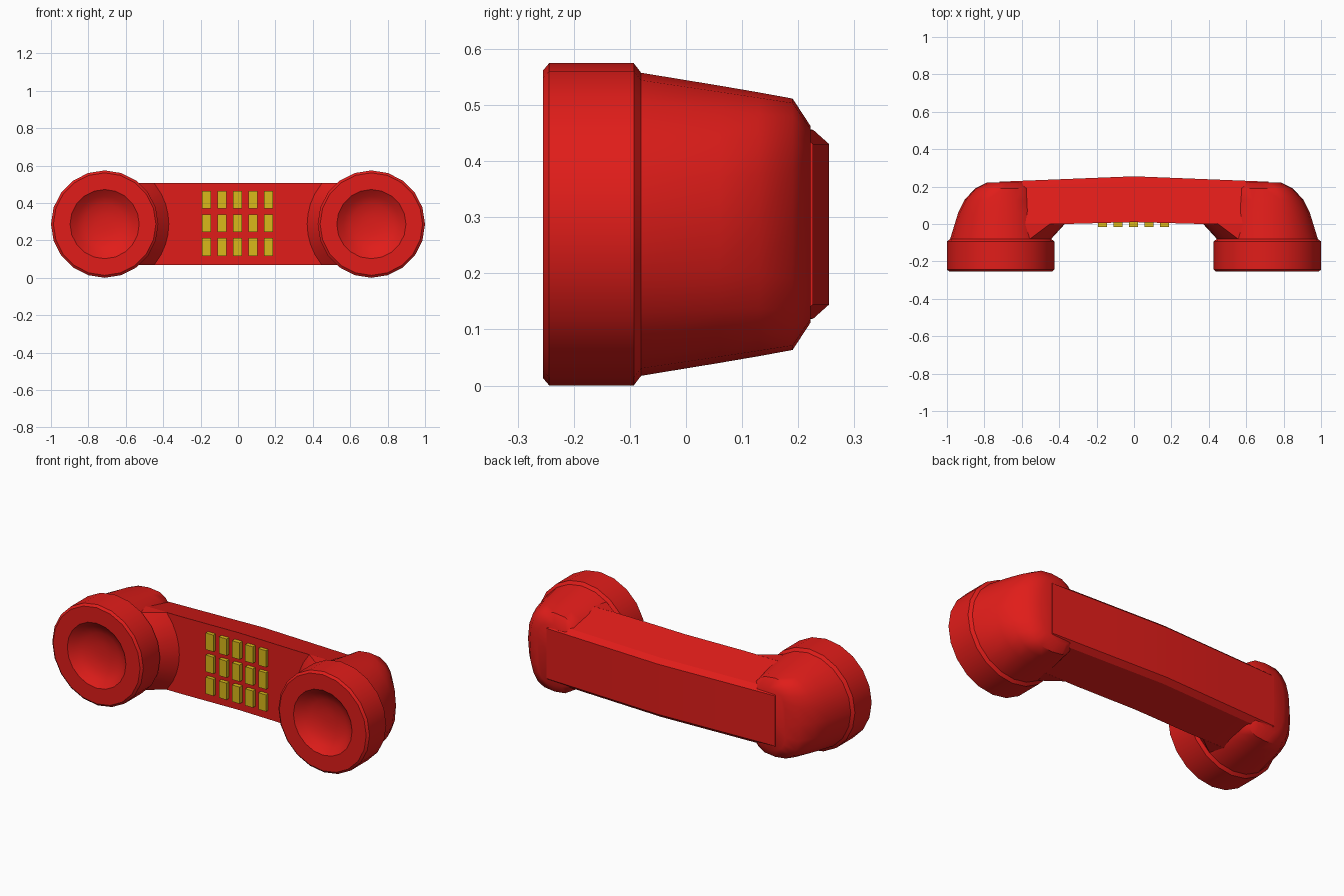
import bpy, bmesh, math

if "Cube" in bpy.data.objects:
    bpy.data.objects.remove(bpy.data.objects["Cube"])

CX, CZ, N = 0.713, 0.2875, 20   # earpiece centre, handset height, circle sides


def material(name, rgb):
    m = bpy.data.materials.new(name)
    m.diffuse_color = (*rgb, 1)
    m.use_nodes = True
    m.node_tree.nodes["Principled BSDF"].inputs["Base Color"].default_value = m.diffuse_color
    return m


RED = material("red_plastic", (0.75, 0.012, 0.01))
YELLOW = material("yellow_plastic", (0.7, 0.48, 0.01))


def finish(name, bm, mat, angle=32):
    bmesh.ops.recalc_face_normals(bm, faces=bm.faces)
    me = bpy.data.meshes.new(name)
    bm.to_mesh(me)
    bm.free()
    me.materials.append(mat)
    ob = bpy.data.objects.new(name, me)
    bpy.context.collection.objects.link(ob)
    bpy.ops.object.select_all(action='DESELECT')
    ob.select_set(True)
    bpy.context.view_layer.objects.active = ob
    bpy.ops.object.shade_smooth_by_angle(angle=math.radians(angle))
    return ob


def loft(name, rings, mat, angle=32):
    """Skin closed rings of points and cap both ends."""
    bm = bmesh.new()
    rows = [[bm.verts.new(p) for p in ring] for ring in rings]
    for a, b in zip(rows, rows[1:]):
        n = len(a)
        for i in range(n):
            j = (i + 1) % n
            bm.faces.new((a[i], a[j], b[j], b[i]))
    bm.faces.new(rows[0])
    bm.faces.new(rows[-1])
    return finish(name, bm, mat, angle)


def oval(y, x_in, x_out, hz, n, side):
    """Superellipse ring in the xz plane."""
    mid, hx = (x_in + x_out) / 2, (x_out - x_in) / 2
    pts = []
    for i in range(N):
        t = 2 * math.pi * i / N
        c, s = math.cos(t), math.sin(t)
        pts.append((side * (mid + hx * math.copysign(abs(c) ** (2 / n), c)), y,
                    CZ + hz * math.copysign(abs(s) ** (2 / n), s)))
    return pts


# handle: tapered, chamfered cross-section, slightly bowed
sections = []
for x in (-0.72, -0.37, 0, 0.37, 0.72):
    back = 0.255 - 0.04 * abs(x)
    front = 0.01 if x == 0 else 0.0
    half = [(front, 0.22), (back - 0.028, 0.168), (back, 0.143)]
    outline = half + [(y, -z) for y, z in reversed(half)]
    sections.append([(x, y, CZ + z) for y, z in outline])
loft("handle", sections, RED, 20)

# head shells: y, inner x, outer x, half height, squareness
HEAD = [(-0.08, CX - 0.27, CX + 0.27, 0.27, 2), (0.06, 0.48, 0.94, 0.247, 2.2),
        (0.13, 0.51, 0.905, 0.235, 2.4), (0.19, 0.54, 0.85, 0.224, 2.8),
        (0.222, 0.57, 0.785, 0.175, 3)]
# cap profile: radius, y, running from the shell round into the dish
CAP = [(0.27, -0.08), (0.287, -0.093), (0.287, -0.244), (0.274, -0.255),
       (0.185, -0.255), (0.15, -0.225), (0.11, -0.205), (0.055, -0.195), (0.02, -0.193)]

for side, label in ((-1, "left"), (1, "right")):
    loft(label + "_head", [oval(*row, side) for row in HEAD], RED, 45)
    loft(label + "_cap", [oval(y, CX - r, CX + r, r, 2, side) for r, y in CAP], RED)

    # flared neck between the cap and the handle
    bm = bmesh.new()
    for r, y in ((0.27, -0.08), (0.345, 0.002)):
        for i in range(9):
            z = -0.22 + 0.055 * i
            bm.verts.new((side * (CX - math.sqrt(r * r - z * z)), y, CZ + z))
        for z in (-0.22, 0.22):
            bm.verts.new((side * CX, y, CZ + z))
    bmesh.ops.convex_hull(bm, input=bm.verts)
    bmesh.ops.dissolve_limit(bm, angle_limit=0.02, verts=bm.verts, edges=bm.edges)
    finish(label + "_neck", bm, RED)

# keypad buttons
for row in range(3):
    for col in range(5):
        bm = bmesh.new()
        bmesh.ops.create_cube(bm, size=1)
        for v in bm.verts:
            v.co = (v.co.x * 0.048 + (col - 2) * 0.083 - 0.003,
                    v.co.y * 0.035 + 0.0025,
                    v.co.z * 0.095 + CZ + 0.004 + (row - 1) * 0.126)
        finish(f"button_{row + 1}_{col + 1}", bm, YELLOW)
